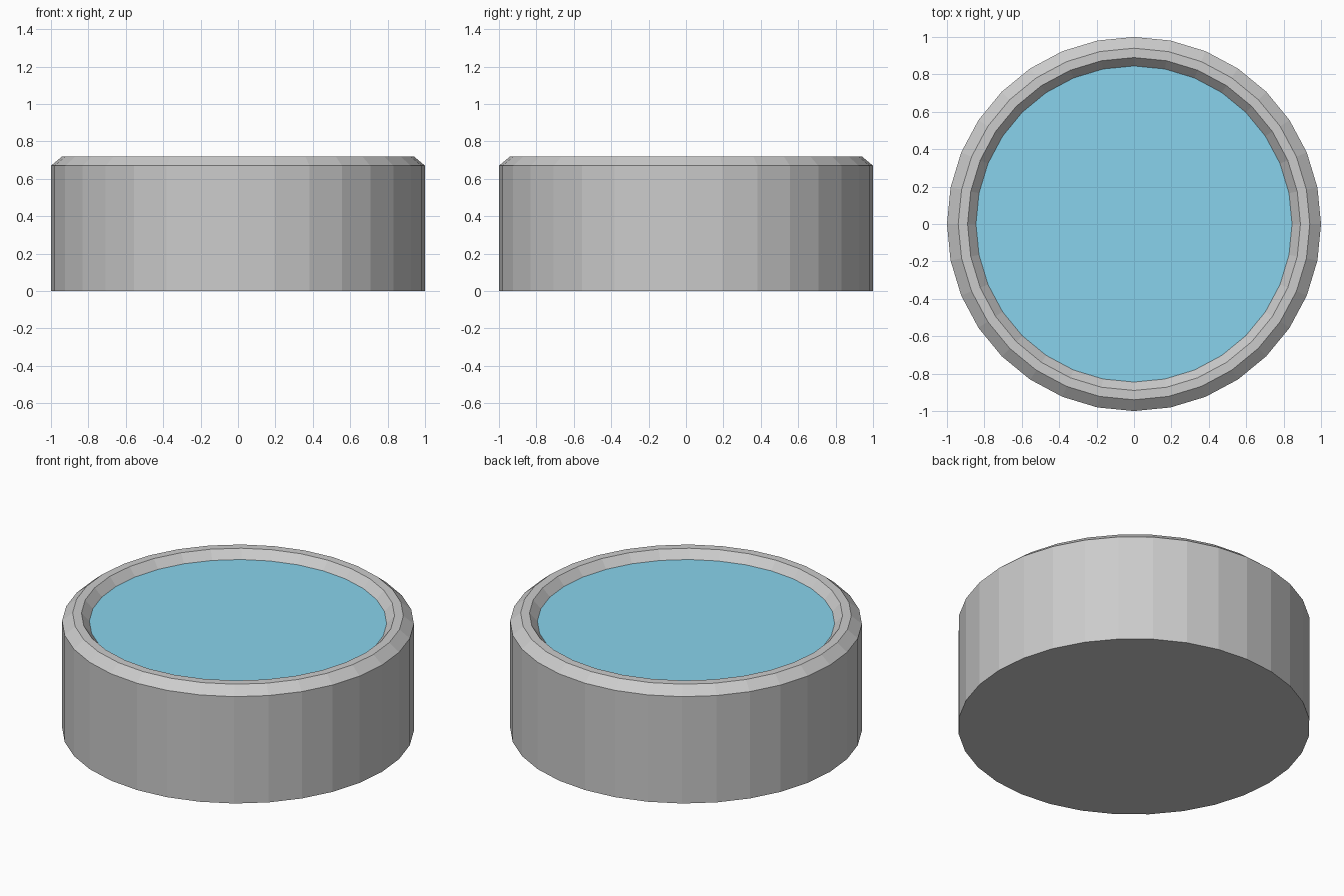
import bpy, bmesh, math

if "Cube" in bpy.data.objects:
    bpy.data.objects.remove(bpy.data.objects["Cube"])

SIDES = 32


def ring(bm, r, z):
    return [bm.verts.new((r * math.cos(2 * math.pi * i / SIDES),
                          r * math.sin(2 * math.pi * i / SIDES), z))
            for i in range(SIDES)]


def finish(bm, name):
    mesh = bpy.data.meshes.new(name)
    bm.to_mesh(mesh)
    bm.free()
    obj = bpy.data.objects.new(name, mesh)
    bpy.context.collection.objects.link(obj)
    return obj


# Round basin: wall, outer chamfer, flat rim, inner chamfer
profile = [(1.0, 0.0), (1.0, 0.67), (0.94, 0.72), (0.89, 0.72), (0.845, 0.67)]
bm = bmesh.new()
rings = [ring(bm, r, z) for r, z in profile]
for low, high in zip(rings, rings[1:]):
    for i in range(SIDES):
        j = (i + 1) % SIDES
        bm.faces.new((low[i], low[j], high[j], high[i]))
bm.faces.new(list(reversed(rings[0])))
finish(bm, "basin")

# Blue water surface filling the rim
bm = bmesh.new()
bm.faces.new(ring(bm, *profile[-1]))
water = finish(bm, "water_surface")
blue = bpy.data.materials.new("water_blue")
blue.diffuse_color = (0.25, 0.65, 0.84, 1.0)
blue.use_nodes = True
blue.node_tree.nodes["Principled BSDF"].inputs["Base Color"].default_value = blue.diffuse_color
water.data.materials.append(blue)
